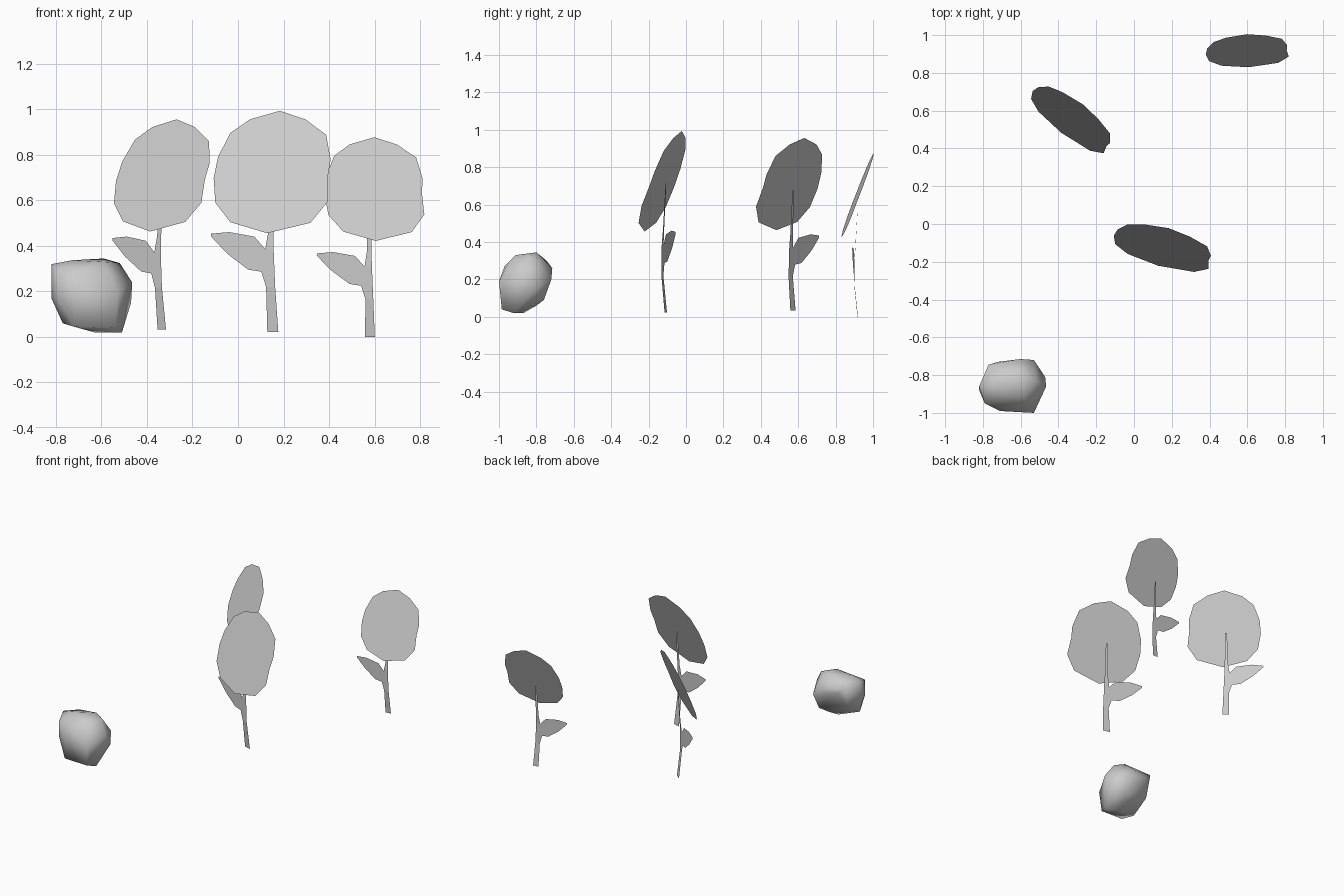
import bpy, bmesh
from math import radians
from mathutils import Matrix, Vector

if "Cube" in bpy.data.objects:
    bpy.data.objects.remove(bpy.data.objects["Cube"])


def make(name, verts, faces, mat=Matrix()):
    me = bpy.data.meshes.new(name)
    me.from_pydata([mat @ Vector(v) for v in verts], [], faces)
    ob = bpy.data.objects.new(name, me)
    bpy.context.collection.objects.link(ob)
    return ob


# Flat flower head outline (unit size)
HEAD = [(0.03, 1), (.48, .86), (.86, .61), (.98, .2), (.96, -.08), (1, -.49), (.74, -.83),
        (0.02, -1), (-.63, -.82), (-.92, -.5), (-.99, -.1), (-.95, .25), (-.78, .64), (-.47, .86)]

# Flat stem: left x, right x, y bend, height
STEM = [(-.025, .025, 0, 0), (-.025, .016, -.02, .197), (-.029, .009, -.02, .364),
        (-.017, .007, -.014, .44), (-.009, .005, 0, .69)]
# Leaf edge from lower to upper attachment
LEAF = [(-.047, .265), (-.107, .274), (-.202, .344), (-.277, .421),
        (-.275, .432), (-.193, .439), (-.079, .419)]


def flower(tag, base, stem_scale, center, a, b, yaw):
    rz = Matrix.Rotation(radians(yaw), 4, 'Z')
    # head leans back by 21 degrees
    m = Matrix.Translation(center) @ rz @ Matrix.Rotation(radians(-21), 4, 'X')
    make("flower_head_" + tag, [(u * a, 0, v * b) for u, v in HEAD],
         [list(range(len(HEAD)))], m)
    # stem and leaf
    verts = [(x, y, z) for l, r, y, z in STEM for x in (l, r)]
    faces = [(2 * i, 2 * i + 1, 2 * i + 3, 2 * i + 2) for i in range(len(STEM) - 1)]
    n = len(verts)
    verts += [(x, -.02, z) for x, z in LEAF]
    faces.append([4, 2] + list(range(n, n + len(LEAF))))
    make("stem_leaf_" + tag, verts, faces,
         Matrix.Translation(base) @ rz @ Matrix.Scale(stem_scale, 4))


flower("middle", (.153, -.108, .022), 1.0, (.15, -.12, .725), .266, .288, -15)
flower("left", (-.335, .572, .033), .93, (-.333, .562, .71), .25, .264, -37)
flower("right", (.58, .918, 0), .85, (.597, .917, .65), .22, .244, 3)

# Rock: rounded boulder from a hull of corner points
ROCK = [(-.51, -.92, .02), (-.63, -.87, .02), (-.77, -.92, .06), (-.72, -.985, .045),
        (-.54, -.985, .04), (-.6, -.8, .06), (-.47, -.81, .15), (-.465, -.86, .24),
        (-.53, -1, .19), (-.71, -.99, .2), (-.82, -.88, .17), (-.79, -.95, .17),
        (-.53, -.72, .2), (-.72, -.73, .25), (-.77, -.79, .14), (-.55, -.76, .09),
        (-.82, -.86, .32), (-.79, -.95, .29), (-.7, -.97, .27), (-.59, -.91, .33),
        (-.59, -.8, .345), (-.52, -.83, .325), (-.6, -.715, .26), (-.77, -.745, .3),
        (-.57, -.95, .29), (-.73, -.86, .337)]
rock = make("rock", [], [])
bm = bmesh.new()
for p in ROCK:
    bm.verts.new(p)
bmesh.ops.convex_hull(bm, input=bm.verts)
bmesh.ops.recalc_face_normals(bm, faces=bm.faces)
for f in bm.faces:
    f.smooth = True
bm.to_mesh(rock.data)
bm.free()
